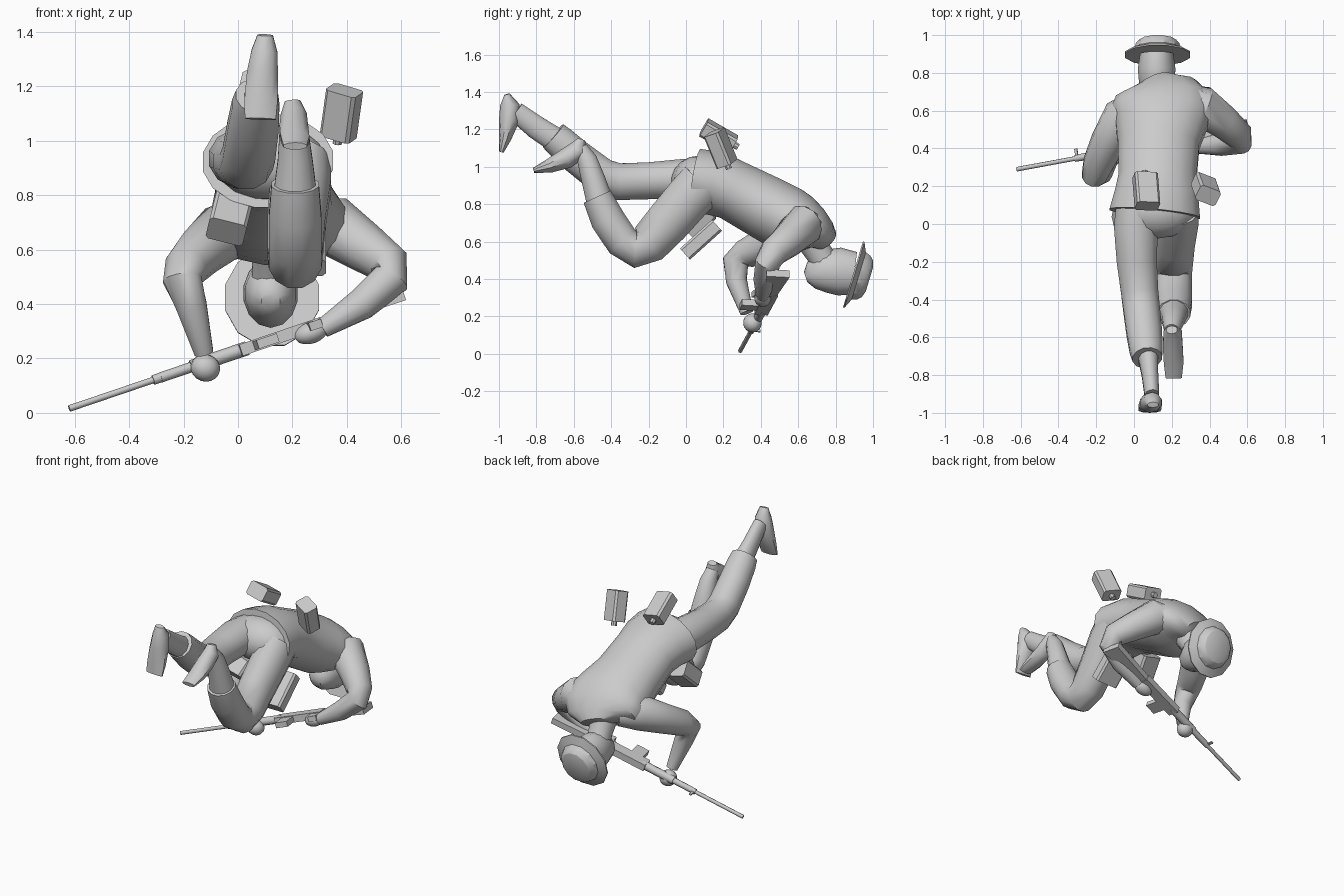
import bpy, bmesh, math
from mathutils import Vector, Matrix, Euler

if "Cube" in bpy.data.objects:
    bpy.data.objects.remove(bpy.data.objects["Cube"])

grey = bpy.data.materials.new("plain_grey")
grey.diffuse_color = (0.6, 0.6, 0.6, 1)
grey.use_nodes = True
grey.node_tree.nodes["Principled BSDF"].inputs["Base Color"].default_value = grey.diffuse_color


def finish(name, bm, angle=40):
    bmesh.ops.recalc_face_normals(bm, faces=bm.faces)
    me = bpy.data.meshes.new(name)
    bm.to_mesh(me)
    bm.free()
    me.materials.append(grey)
    ob = bpy.data.objects.new(name, me)
    bpy.context.collection.objects.link(ob)
    bpy.ops.object.select_all(action='DESELECT')
    bpy.context.view_layer.objects.active = ob
    ob.select_set(True)
    bpy.ops.object.shade_smooth_by_angle(angle=math.radians(angle))
    return ob


def tube(name, rows, n=12, axis=None, angle=40):
    """Loft rings along a path; each row is x, y, z, half width, half depth."""
    bm = bmesh.new()
    pts = [Vector(r[:3]) for r in rows]
    rings = []
    for i, r in enumerate(rows):
        t = axis or (pts[min(i + 1, len(pts) - 1)] - pts[max(i - 1, 0)])
        t = Vector(t).normalized()
        side = (Vector((1, 0, 0)) - t * t.x).normalized()
        other = t.cross(side)
        rb = r[4] if len(r) > 4 else r[3]
        rings.append([bm.verts.new(pts[i] + side * r[3] * math.cos(a) + other * rb * math.sin(a))
                      for a in (2 * math.pi * (k + .5) / n for k in range(n))])
    for a, b in zip(rings, rings[1:]):
        for k in range(n):
            bm.faces.new((a[k], a[(k + 1) % n], b[(k + 1) % n], b[k]))
    bm.faces.new(rings[0])
    bm.faces.new(rings[-1])
    return finish(name, bm, angle)


def ball(name, loc, size, rot=(0, 0, 0)):
    bm = bmesh.new()
    m = Matrix.LocRotScale(Vector(loc), Euler([math.radians(a) for a in rot]), Vector(size))
    bmesh.ops.create_uvsphere(bm, u_segments=14, v_segments=9, radius=1, matrix=m)
    return finish(name, bm)


def pouch(name, loc, size, tilt, spin=0, lean=0, cap=False):
    """Bevelled box, spun about its long axis, tilted forward, then leaned sideways."""
    m = Matrix.Translation(loc)
    for a, ax in ((lean, 'Y'), (tilt, 'X'), (spin, 'Z')):
        m = m @ Matrix.Rotation(math.radians(a), 4, ax)
    bm = bmesh.new()
    bmesh.ops.create_cube(bm, size=1, matrix=m @ Matrix.Diagonal((*size, 1)))
    edges = [e for e in bm.edges
             if abs((e.verts[0].co - e.verts[1].co).length - size[2]) < 1e-4]
    bmesh.ops.bevel(bm, geom=edges, offset=.012, segments=1, affect='EDGES')
    if cap:
        bmesh.ops.create_cone(bm, cap_ends=True, segments=8, radius1=.018, radius2=.018, depth=.03,
                              matrix=m @ Matrix.Translation((0, 0, -size[2] / 2 - .012)))
    return finish(name, bm, 20)


# jacket, hem to collar
tube("jacket", [(.11, .055, .925, .245, .175), (.12, .16, .91, .225, .175), (.125, .25, .875, .21, .165),
                (.13, .42, .785, .22, .175), (.145, .54, .72, .25, .18),
                (.15, .62, .69, .268, .16), (.15, .68, .665, .25, .125), (.145, .72, .64, .19, .09),
                (.13, .745, .61, .10, .07)], 16)
ball("trouser_seat", (.12, .07, .92), (.21, .15, .14))

# sleeves and hands
tube("left_sleeve", [(.04, .64, .67, .09), (-.06, .565, .66, .11), (-.14, .43, .59, .093),
                     (-.19, .32, .535, .082), (-.205, .265, .49, .073), (-.17, .27, .39, .058),
                     (-.125, .325, .22, .036)])
tube("right_sleeve", [(.24, .66, .69, .09), (.355, .625, .685, .112), (.47, .545, .605, .092),
                      (.555, .47, .545, .078), (.565, .44, .495, .07), (.455, .42, .40, .06),
                      (.31, .41, .31, .036)])
ball("left_hand", (-.12, .355, .165), (.055, .05, .05), (0, 20, 10))
ball("right_hand", (.27, .41, .295), (.065, .045, .04), (0, -20, 0))

# trailing leg
tube("left_trouser", [(.02, .10, .93, .12, .11), (.01, -.02, .935, .12, .11), (.015, -.2, .925, .11, .102),
                      (.03, -.36, .92, .102, .102), (.04, -.45, .95, .10, .10),
                      (.055, -.58, 1.05, .097, .095), (.065, -.67, 1.13, .09, .09),
                      (.07, -.71, 1.165, .08, .085)])
tube("left_ankle", [(.07, -.66, 1.12, .06, .07), (.085, -.80, 1.21, .045, .065), (.095, -.91, 1.295, .04, .055)])
tube("left_boot", [(.10, -.957, 1.388, .03, .015), (.097, -.942, 1.33, .05, .052), (.09, -.945, 1.25, .06, .055),
                   (.085, -.968, 1.15, .064, .033), (.082, -.987, 1.08, .06, .013)], 10)

# bent leg
tube("right_trouser", [(.235, .09, .91, .11, .135), (.23, .02, .84, .115, .13), (.215, -.10, .70, .11, .125),
                       (.21, -.20, .59, .105, .115), (.21, -.27, .555, .10, .10),
                       (.21, -.34, .60, .10, .095), (.21, -.42, .72, .10, .095),
                       (.21, -.475, .84, .09, .082)])
tube("right_ankle", [(.21, -.46, .81, .082, .074), (.21, -.495, .93, .066, .066), (.205, -.53, 1.04, .054, .055),
                     (.20, -.565, 1.10, .04, .04)])
tube("right_boot", [(.20, -.56, 1.145, .03, .022), (.205, -.575, 1.09, .05, .055),
                    (.205, -.64, 1.045, .055, .055), (.21, -.73, 1.005, .055, .038),
                    (.21, -.815, .98, .045, .014)], 10)

# head and helmet
tube("neck", [(.13, .67, .61, .085), (.125, .71, .54, .075), (.12, .76, .46, .075)])
tube("head", [(.12, .64, .41, .035, .03), (.12, .67, .42, .07, .075), (.12, .74, .44, .095, .115),
              (.12, .82, .44, .102, .128), (.12, .90, .43, .09, .115)], 14)
up = Vector((0, .957, -.289))
brim = Vector((.125, .893, .425))
tube("helmet", [(*(brim + up * t), r, r * 1.07) for t, r in
                ((.0, .178), (.008, .178), (.032, .128), (.06, .118), (.08, .10), (.092, .065))],
     12, up, 25)

# rifle, laid out along its own axis from the muzzle
muzzle = Vector((-.62, .29, .016))
d = (Vector((.6, .515, .43)) - muzzle).normalized()
v = (Vector((0, 1, 0)) - d * d.y).normalized()
w = d.cross(v)
gun = Matrix((d, v, w)).transposed().to_4x4()
gun.translation = muzzle


def gun_box(name, s0, s1, lo0, hi0, lo1, hi1, half):
    bm = bmesh.new()
    prof = [(s0, lo0), (s1, lo1), (s1, hi1), (s0, hi0)]
    a, b = ([bm.verts.new(gun @ Vector((s, h, k))) for s, h in prof] for k in (-half, half))
    bm.faces.new(a)
    bm.faces.new(b)
    for i in range(4):
        j = (i + 1) % 4
        bm.faces.new((a[i], a[j], b[j], b[i]))
    return finish(name, bm, 20)


def gun_rod(name, s0, s1, r):
    bm = bmesh.new()
    turn = Matrix.Rotation(math.pi / 2, 4, 'Y')
    bmesh.ops.create_cone(bm, cap_ends=True, segments=8, radius1=r, radius2=r, depth=s1 - s0,
                          matrix=gun @ Matrix.Translation(((s0 + s1) / 2, 0, 0)) @ turn)
    return finish(name, bm, 50)


gun_rod("barrel", 0, .36, .012)
gun_rod("gas_block", .33, .37, .018)
gun_rod("handguard_front", .36, .5, .019)
gun_rod("handguard", .48, .70, .026)
gun_box("front_sight", .335, .35, 0, .05, 0, .05, .005)
gun_box("receiver", .67, .99, -.04, .032, -.04, .032, .022)
gun_box("magazine", .72, .80, -.13, -.03, -.13, -.03, .017)
gun_box("grip", .93, .98, -.10, -.03, -.09, -.03, .016)
gun_box("stock", .98, 1.305, -.035, .025, -.085, .04, .02)

# pouches and canteens
pouch("side_canteen", (.38, .185, 1.10), (.12, .09, .185), 22, -22, 8, True)
pouch("back_canteen", (.065, .175, 1.165), (.125, .09, .185), 60, -5, 8, True)
pouch("left_pouch", (-.03, .065, .72), (.14, .11, .16), -45, 0, 14)
pouch("right_pouch", (.24, .08, .61), (.165, .08, .23), -48)
